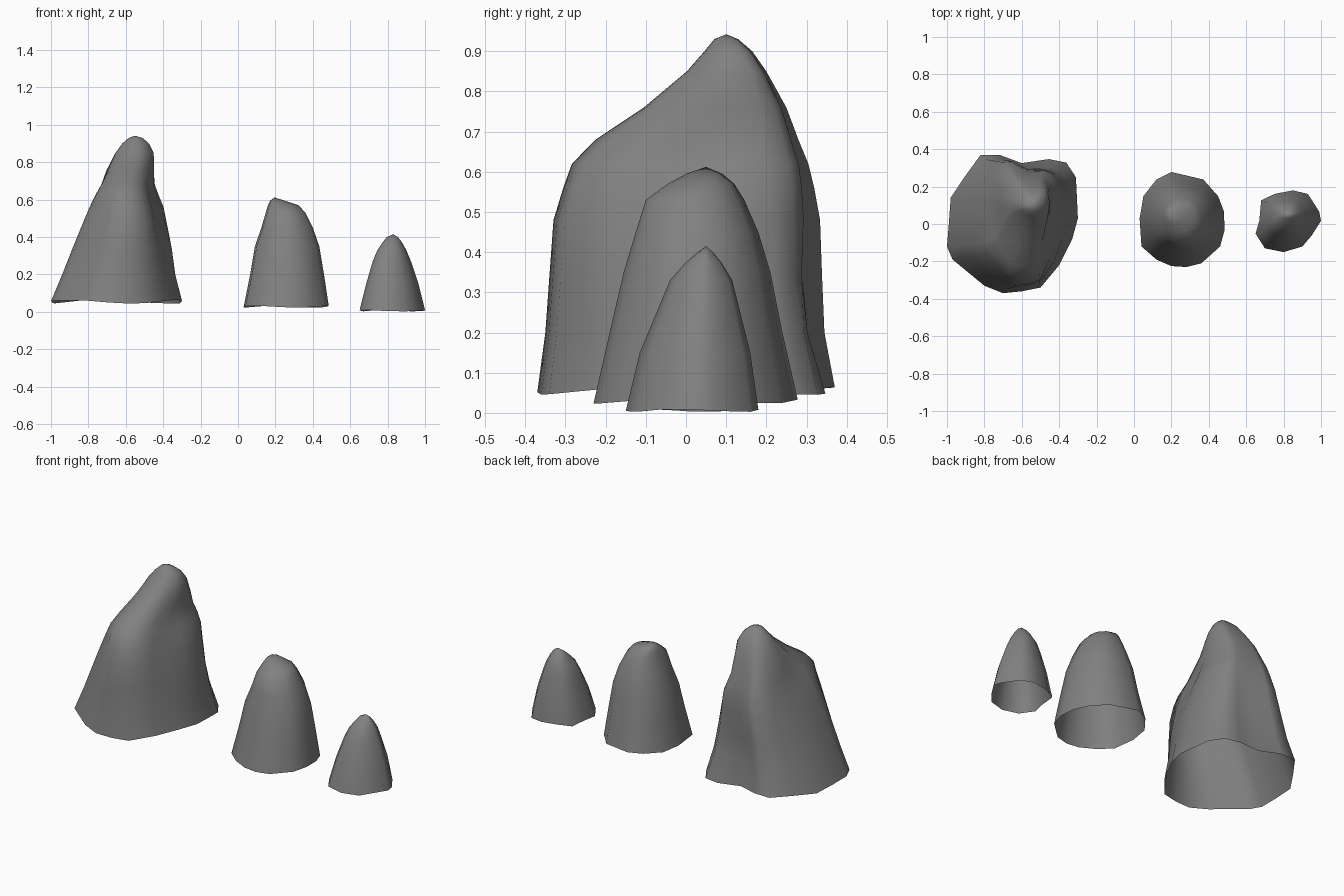
import bpy, bmesh, math

if "Cube" in bpy.data.objects:
    bpy.data.objects.remove(bpy.data.objects["Cube"])

grey = bpy.data.materials.new("dark_stone")
grey.diffuse_color = (0.22, 0.22, 0.22, 1)
grey.use_nodes = True
grey.node_tree.nodes["Principled BSDF"].inputs["Base Color"].default_value = grey.diffuse_color


def fit(points, x0, x1, y0, y1):
    """Stretch points to exactly fill a rectangle."""
    xs, ys = [p[0] for p in points], [p[1] for p in points]
    ax, bx, ay, by = min(xs), max(xs), min(ys), max(ys)
    return [(x0 + (x - ax) / (bx - ax) * (x1 - x0),
             y0 + (y - ay) / (by - ay) * (y1 - y0)) for x, y in points]


def rock(name, outline, levels, peak, wave, dents=()):
    """Loft an open-bottomed shell: the base outline is fitted into each level's
    bounds (z, x0, x1, y0, y1) and closed with a fan at the peak."""
    unit = fit(outline, -1, 1, -1, 1)
    bm = bmesh.new()
    rings = []
    for i, (z, *box) in enumerate(levels):
        cx, cy = (box[0] + box[1]) / 2, (box[2] + box[3]) / 2
        t = 0.6 * (i / (len(levels) - 1)) ** 1.4
        # higher rings become rounder
        soft = [(u * (1 - t + t / math.hypot(u, v)), v * (1 - t + t / math.hypot(u, v))) for u, v in unit]
        ring = []
        for (x, y), (u, v) in zip(fit(soft, *box), unit):
            # hollows pushed towards the axis, bulges away from it
            for dx, dy, dz, rad, rz, depth in dents:
                g = depth * math.exp(-((x - dx) ** 2 + (y - dy) ** 2) / rad ** 2 - ((z - dz) / rz) ** 2)
                d = math.hypot(x - cx, y - cy)
                x -= (x - cx) / d * g
                y -= (y - cy) / d * g
            # uneven lower rim
            rim = wave * math.sin(3 * math.atan2(v, u) + 2.4) if i == 0 else 0
            ring.append(bm.verts.new((x, y, z + rim)))
        rings.append(ring)
    n = len(outline)
    for a, b in zip(rings, rings[1:]):
        for j in range(n):
            k = (j + 1) % n
            bm.faces.new((a[j], a[k], b[k], b[j]))
    top = bm.verts.new(peak)
    for j in range(n):
        bm.faces.new((rings[-1][j], rings[-1][(j + 1) % n], top))
    bmesh.ops.recalc_face_normals(bm, faces=bm.faces)
    if sum(f.normal.z for f in bm.faces) < 0:
        bmesh.ops.reverse_faces(bm, faces=bm.faces)
    for f in bm.faces:
        f.smooth = True
    mesh = bpy.data.meshes.new(name)
    bm.to_mesh(mesh)
    bm.free()
    mesh.materials.append(grey)
    obj = bpy.data.objects.new(name, mesh)
    bpy.context.collection.objects.link(obj)
    return obj


# Large leaning rock with a front shoulder, a cliff on the right and grooves on the left and back
rock("large_rock",
     [(-1.0, -.12), (-.97, -.19), (-.8, -.33), (-.7, -.37), (-.6, -.36), (-.5, -.34), (-.4, -.22),
      (-.33, -.08), (-.30, .03), (-.305, .14), (-.31, .25), (-.36, .33), (-.45, .355), (-.6, .33),
      (-.72, .37), (-.82, .37), (-.9, .26), (-.98, .14), (-.99, 0)],
     [(.055, -1, -.30, -.37, .37), (.2, -.94, -.335, -.35, .345), (.34, -.885, -.35, -.34, .34),
      (.48, -.83, -.37, -.33, .335), (.56, -.80, -.385, -.305, .32), (.62, -.775, -.41, -.28, .305),
      (.68, -.75, -.435, -.22, .28),
      (.76, -.715, -.445, -.11, .25), (.85, -.66, -.45, 0, .2), (.9, -.62, -.475, .045, .165),
      (.93, -.585, -.51, .07, .13)],
     (-.55, .1, .942), .01,
     [(-.44, -.07, .56, .15, .17, .05), (-.74, .02, .65, .12, .2, .03),
      (-.5, .33, .25, .1, .2, .03), (-.41, .31, .42, .12, .2, .03),
      (-.72, -.22, .66, .1, .09, -.025)])

# Medium rock
rock("medium_rock",
     [(.03, .03), (.04, -.12), (.12, -.19), (.2, -.225), (.28, -.23), (.36, -.21), (.46, -.12),
      (.485, -.03), (.48, .07), (.45, .15), (.37, .24), (.2, .28), (.12, .24), (.05, .15)],
     [(.028, .03, .485, -.23, .278), (.2, .065, .46, -.19, .24), (.35, .09, .435, -.155, .21),
      (.45, .125, .40, -.125, .18), (.53, .148, .36, -.1, .145), (.57, .16, .325, -.045, .12),
      (.595, .172, .25, 0, .09)],
     (.195, .05, .612), .005)

# Small rock
rock("small_rock",
     [(.65, -.05), (.7, -.13), (.8, -.15), (.9, -.12), (.95, -.06), (1.0, .02), (.99, .07),
      (.93, .165), (.85, .185), (.75, .165), (.68, .13), (.67, .02)],
     [(.006, .65, 1, -.15, .18), (.15, .685, .965, -.115, .16), (.27, .72, .925, -.065, .13),
      (.33, .745, .90, -.04, .115), (.375, .775, .875, .0, .088), (.4, .795, .855, .03, .067)],
     (.83, .05, .415), .004)
